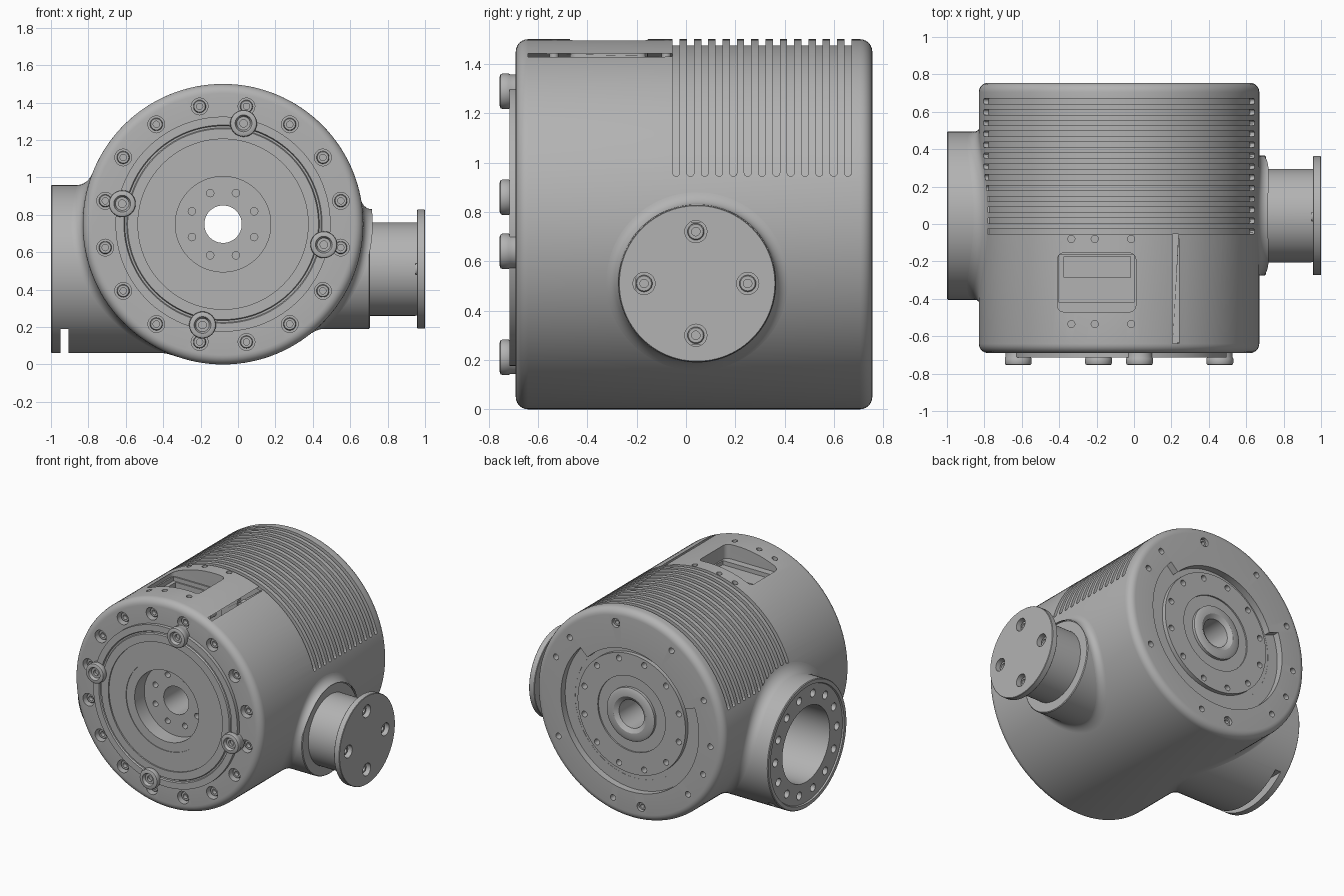
import bpy, bmesh
from math import sin, cos, pi, radians, sqrt
from mathutils import Vector

cube = bpy.data.objects.get("Cube")
if cube:
    bpy.data.objects.remove(cube, do_unlink=True)

grey = bpy.data.materials.new("machined grey")
grey.use_nodes = True
grey.diffuse_color = (0.45, 0.45, 0.45, 1)
grey.node_tree.nodes["Principled BSDF"].inputs["Base Color"].default_value = (0.45, 0.45, 0.45, 1)

CX, CZ, R = -0.08, 0.75, 0.75      # body axis and radius
PY, PZ = 0.045, 0.51               # side port axis
parts = []


def polar(axis, r, a, d):
    if axis == "y":
        return Vector((r * cos(a), d, r * sin(a)))
    if axis == "x":
        return Vector((d, r * cos(a), r * sin(a)))
    return Vector((r * cos(a), r * sin(a), d))


def bridge(bm, rings, wrap_rings=False, wrap=True):
    for i in range(len(rings) - (0 if wrap_rings else 1)):
        a, b = rings[i], rings[(i + 1) % len(rings)]
        n = len(a)
        for j in range(n if wrap else n - 1):
            k = (j + 1) % n
            bm.faces.new((a[j], a[k], b[k], b[j]))


def lathe(bm, profile, centre, axis="y", seg=24, closed=False):
    """Spin (radius, distance) points about an axis through centre."""
    c = Vector(centre)
    rings = [[bm.verts.new(c + polar(axis, r, 2 * pi * j / seg, d)) for j in range(seg)]
             for r, d in profile]
    bridge(bm, rings, closed)
    return bm


def rod(bm, r, d0, d1, centre, axis="y", seg=20):
    lathe(bm, [(0, d0), (r, d0), (r, d1), (0, d1)], centre, axis, seg)


def arc_slot(bm, r0, r1, y, half, a0, a1, steps, rounded):
    """Curved slot around the body axis, with optional round ends."""
    angles = [a0 + (a1 - a0) * i / steps for i in range(steps + 1)]
    if rounded:
        tip = half / R
        ends = [tip * t for t in (0.05, 0.3, 0.65, 1)]
        angles = [a0 + e for e in ends] + angles[1:-1] + [a1 - e for e in reversed(ends)]
    rings = []
    for a in angles:
        h = half
        if rounded:
            s = max(0, 1 - min(a - a0, a1 - a) / tip)
            h = half * sqrt(1 - s * s)
        rings.append([bm.verts.new(Vector((CX, 0, CZ)) + polar("y", r, a, y + d))
                      for r, d in ((r0, -h), (r1, -h), (r1, h), (r0, h))])
    bridge(bm, rings)
    bm.faces.new(rings[0])
    bm.faces.new(rings[-1])


def box(bm, lo, hi, corner=0):
    lo, hi = Vector(lo), Vector(hi)
    verts = bmesh.ops.create_cube(bm, size=1)["verts"]
    for v in verts:
        v.co = (lo + hi) / 2 + v.co * (hi - lo)
    if corner:
        edges = {e for v in verts for e in v.link_edges
                 if abs(e.verts[0].co.z - e.verts[1].co.z) > 0.01}
        bmesh.ops.bevel(bm, geom=list(edges), offset=corner, segments=5,
                        affect="EDGES", profile=0.5)


def make(name, bm, keep=True):
    bmesh.ops.remove_doubles(bm, verts=bm.verts, dist=1e-5)
    bmesh.ops.recalc_face_normals(bm, faces=bm.faces)
    mesh = bpy.data.meshes.new(name)
    bm.to_mesh(mesh)
    bm.free()
    mesh.materials.append(grey)
    obj = bpy.data.objects.new(name, mesh)
    bpy.context.scene.collection.objects.link(obj)
    if keep:
        parts.append(obj)
    return obj


def cut(obj, bm):
    cutter = make("cutter", bm, keep=False)
    cutter.hide_render = True
    mod = obj.modifiers.new("cut", "BOOLEAN")
    mod.operation, mod.solver, mod.object = "DIFFERENCE", "EXACT", cutter
    bpy.context.view_layer.update()
    graph = bpy.context.evaluated_depsgraph_get()
    mesh = bpy.data.meshes.new_from_object(obj.evaluated_get(graph))
    obj.modifiers.clear()
    obj.data = mesh
    bpy.data.objects.remove(cutter, do_unlink=True)


def around(radius, angles, centre=(CX, 0, CZ), axis="y"):
    return [Vector(centre) + polar(axis, radius, radians(a), 0) for a in angles]


# Main drum: front steps, rounded rims, back recess and central bore
f = 0.05
rim = [(R - f + f * sin(t * pi / 12), -0.69 + f - f * cos(t * pi / 12)) for t in range(7)]
rim += [(r, 0.065 - y) for r, y in reversed(rim)]
front = [(0.1, -0.59), (0.255, -0.59), (0.255, -0.7), (0.32, -0.7), (0.32, -0.705),
         (0.455, -0.705), (0.455, -0.715), (0.51, -0.715), (0.515, -0.705),
         (0.525, -0.705), (0.53, -0.715), (0.575, -0.715), (0.575, -0.69)]
back = [(0.47, 0.755), (0.47, 0.705), (0.43, 0.705), (0.43, 0.735), (0.27, 0.735),
        (0.27, 0.725), (0.19, 0.725), (0.19, 0.745), (0.17, 0.755), (0.13, 0.755), (0.1, 0.735)]
body = make("drum_body", lathe(bmesh.new(), front + rim + back, (CX, 0, CZ), "y", 128, True))

# Cooling grooves, back arc recess, holes and window
front_ring = around(0.642, [11.25 + 22.5 * i for i in range(16)])
back_screws = around(0.645, (80, 262))
bm = bmesh.new()
for i in range(13):
    arc_slot(bm, 0.724, 0.8, -0.04 + 0.058 * i, 0.014, radians(15), radians(165), 60, True)
arc_slot(bm, 0.46, 0.55, 0.756, 0.05, radians(-200), radians(44), 80, False)
for c in front_ring:
    rod(bm, 0.045, -0.8, -0.63, c)
for c in around(0.18, [22.5 + 45 * i for i in range(8)]):
    rod(bm, 0.02, -0.65, -0.54, c, seg=16)
for c in around(0.39, [15 + 30 * i for i in range(12)]):
    rod(bm, 0.021, 0.68, 0.8, c, seg=16)
for c in around(0.645, (24, 42, 121, 156, 185, 205, 224, 282, 332)):
    rod(bm, 0.021, 0.69, 0.8, c, seg=16)
for c in back_screws:
    rod(bm, 0.032, 0.71, 0.8, c)
for x in (-0.335, -0.21, -0.015):
    for y in (-0.08, -0.535):
        rod(bm, 0.019, 1.38, 1.6, (x, y, 0), "z", 16)
box(bm, (-0.41, -0.47, 1.395), (0.01, -0.155, 1.7), 0.035)
cut(body, bm)
for lo, hi in (((-0.4, -0.42, 1.365), (0, -0.165, 1.6)), ((-0.375, -0.285, 1.28), (-0.02, -0.175, 1.6))):
    bm = bmesh.new()
    box(bm, lo, hi)
    cut(body, bm)
bm = bmesh.new()
rod(bm, 0.28, -1.2, -0.65, (0, PY, PZ), "x", 64)
cut(body, bm)

# Open side port with bolt circle and lower slot
port = make("open_port", lathe(bmesh.new(), [
    (0.27, -0.3), (0.27, -0.99), (0.415, -0.99), (0.42, -1), (0.445, -1), (0.45, -0.995),
    (0.45, -0.3)], (0, PY, PZ), "x", 96, True))
bm = bmesh.new()
for c in around(0.35, [360 / 14 * i for i in range(14)], (0, PY, PZ), "x"):
    rod(bm, 0.028, -1.1, -0.955, c, "x", 16)
box(bm, (-0.95, -0.6, -0.1), (-0.905, 0.7, 0.19))
cut(port, bm)

# Flanged side shaft
shaft = make("flanged_shaft", lathe(bmesh.new(), [
    (0, 0.3), (0.32, 0.3), (0.32, 0.7), (0.315, 0.705), (0.25, 0.705), (0.25, 0.957),
    (0.315, 0.957), (0.318, 0.96), (0.318, 0.997), (0.315, 1), (0, 1)], (0, PY, PZ), "x", 96))
flange_ring = around(0.21, (0, 90, 180, 270), (0, PY - 0.005, PZ), "x")
bm = bmesh.new()
for c in flange_ring:
    rod(bm, 0.045, 0.95, 1.1, c, "x")
cut(shaft, bm)


# Fillets blending side ports into the drum
def fillet(name, side, r, size):
    bm = bmesh.new()
    rings = []
    for t in range(9):
        ring = []
        for j in range(96):
            a = 2 * pi * j / 96
            slope = sqrt(max(0, 1 - ((PZ + r * sin(a) - CZ) / R) ** 2))
            s = size * slope
            q = r + s * (1 - sin(t * pi / 16))
            z = PZ + q * sin(a)
            x = CX + side * (sqrt(max(0, R * R - (z - CZ) ** 2)) + s * (1 - cos(t * pi / 16)))
            ring.append(bm.verts.new((x, PY + q * cos(a), z)))
        rings.append(ring)
    bridge(bm, rings)
    make(name, bm)


fillet("open_port_fillet", -1, 0.45, 0.06)
fillet("shaft_boss_fillet", 1, 0.32, 0.05)

# Socket screws sunk into the front rim, back face and flange
bm = bmesh.new()
screw = [(0, 0.03), (0.017, 0.03), (0.017, 0), (0.03, 0), (0.034, 0.006), (0.034, 0.06), (0, 0.06)]
for c in front_ring:
    lathe(bm, [(r, d - 0.665) for r, d in screw], c)
for c in back_screws:
    lathe(bm, [(r * 0.85, 0.74 - d) for r, d in screw], c)
for c in flange_ring:
    lathe(bm, [(r, 0.975 - d * 0.6) for r, d in screw], c, "x")
make("sunk_screws", bm)

# Four large raised bolts on the front ring
bm = bmesh.new()
for c in around(0.55, [78.5 + 90 * i for i in range(4)]):
    lathe(bm, [(0, -0.715), (0.02, -0.715), (0.02, -0.735), (0.036, -0.735), (0.045, -0.755),
               (0.06, -0.755), (0.069, -0.751), (0.072, -0.743), (0.072, -0.72),
               (0.068, -0.712), (0.068, -0.68), (0, -0.68)], c, "y", 32)
make("raised_bolts", bm)

# Smooth shading with sharp edges kept
bpy.ops.object.select_all(action="DESELECT")
for obj in parts:
    obj.select_set(True)
bpy.context.view_layer.objects.active = body
bpy.ops.object.shade_smooth_by_angle(angle=radians(30))
